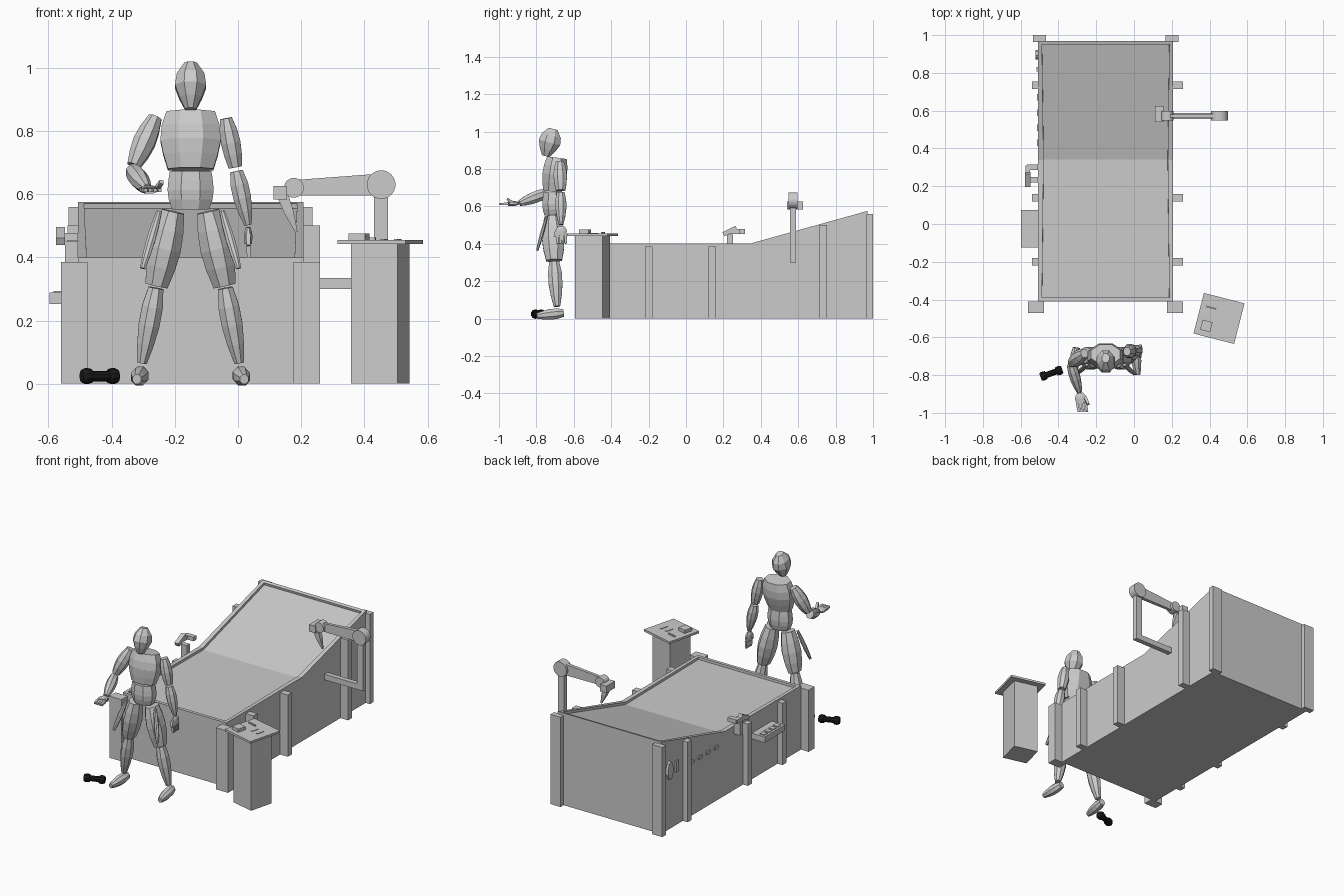
import bpy
import bmesh
import math
from mathutils import Matrix, Vector

if "Cube" in bpy.data.objects:
    bpy.data.objects.remove(bpy.data.objects["Cube"], do_unlink=True)


def make_material(name, value):
    material = bpy.data.materials.new(name)
    material.use_nodes = True
    colour = (value, value, value, 1)
    material.diffuse_color = colour
    material.node_tree.nodes["Principled BSDF"].inputs["Base Color"].default_value = colour
    return material


GREY = make_material("light grey", 0.6)
BLACK = make_material("black", 0.01)


def finish(name, mesh_data, material=GREY):
    bmesh.ops.recalc_face_normals(mesh_data, faces=mesh_data.faces)
    mesh = bpy.data.meshes.new(name)
    mesh_data.to_mesh(mesh)
    mesh_data.free()
    mesh.materials.append(material)
    part = bpy.data.objects.new(name, mesh)
    bpy.context.collection.objects.link(part)


def box(name, centre, size, turn=0):
    """Box of a given size about its centre, turned about the vertical."""
    bm = bmesh.new()
    bmesh.ops.create_cube(bm, size=1)
    bmesh.ops.scale(bm, vec=size, verts=bm.verts)
    bmesh.ops.rotate(bm, matrix=Matrix.Rotation(turn, 3, "Z"), verts=bm.verts)
    bmesh.ops.translate(bm, vec=centre, verts=bm.verts)
    finish(name, bm)


def loft(name, start, end, wide, deep, scales, sides=8, material=GREY):
    """Faceted solid along a line, its evenly spaced rings sized by scales."""
    start, end = Vector(start), Vector(end)
    axis = (end - start).normalized()
    across = Vector((0, 1, 0)) if abs(axis.x) > 0.7 else Vector((1, 0, 0))
    across = (across - axis * across.dot(axis)).normalized()
    depth = axis.cross(across)
    spread = 1 / math.cos(math.pi / sides)
    bm = bmesh.new()
    rings = []
    for step, scale in enumerate(scales):
        centre = start.lerp(end, step / (len(scales) - 1))
        ring = []
        for side in range(sides):
            angle = math.tau * (side + 0.5) / sides
            offset = across * math.cos(angle) * wide + depth * math.sin(angle) * deep
            ring.append(bm.verts.new(centre + offset * spread * scale))
        rings.append(ring)
    for lower, upper in zip(rings, rings[1:]):
        for side in range(sides):
            after = (side + 1) % sides
            bm.faces.new((lower[side], lower[after], upper[after], upper[side]))
    bm.faces.new(rings[0])
    bm.faces.new(rings[-1])
    finish(name, bm, material)


def limb(name, start, end, wide, deep, first=0.6, last=0.6, skew=1):
    """Muscle-like piece that swells between its two narrower ends."""
    scales = []
    for step in range(5):
        along = step / 4
        base = first + (last - first) * along
        scales.append(base + (1 - base) * math.sin(math.pi * along ** skew))
    loft(name, start, end, wide, deep, scales)


def rod(name, start, end, radius, sides=20, material=GREY):
    loft(name, start, end, radius, radius, (1, 1), sides, material)


# Bed: sloped box with a sunken top surface inside a thin rim
MIDDLE, HALF = -0.15, 0.357
FRONT, BACK, BED_TOP, BACK_TOP = -0.41, 0.97, 0.4, 0.575
profile = [(FRONT, 0), (BACK, 0), (BACK, BACK_TOP), (0.34, BED_TOP), (FRONT, BED_TOP)]
bed = bmesh.new()
outline = bed.faces.new([bed.verts.new((MIDDLE - HALF, y, z)) for y, z in profile])
grown = bmesh.ops.extrude_face_region(bed, geom=[outline])["geom"]
moved = [item for item in grown if isinstance(item, bmesh.types.BMVert)]
bmesh.ops.translate(bed, vec=(2 * HALF, 0, 0), verts=moved)
bmesh.ops.recalc_face_normals(bed, faces=bed.faces)
top_faces = [face for face in bed.faces if face.normal.z > 0.5]
bmesh.ops.inset_region(bed, faces=top_faces, thickness=0.028)
bmesh.ops.inset_region(bed, faces=top_faces, thickness=0.001, depth=-0.015)
finish("bed", bed)


# Posts on the corners and along both sides
def post(name, sign, inner, outer, y, length, height):
    centre = (MIDDLE + sign * (inner + outer) / 2, y, height / 2)
    box(name, centre, (outer - inner, length, height))


for side, sign, reach in (("left", 1, 0.41), ("right", -1, 0.39)):
    post(side + "_front_post", sign, 0.326, 0.41, FRONT - 0.03, 0.06, 0.385)
    post(side + "_back_post", sign, 0.316, 0.386, BACK + 0.012, 0.036, 0.56)
    for y, height in ((-0.2, 0.385), (0.14, 0.385), (0.735, 0.5)):
        post(side + "_side_post", sign, HALF, reach, y, 0.04, height)

# Small fittings on the right side: tray with keys, hook and wall plates
WALL = MIDDLE - HALF
box("side_tray", (WALL - 0.045, -0.025, 0.27), (0.09, 0.2, 0.036))
for key in range(4):
    box("tray_key", (WALL - 0.06, 0.045 * key - 0.09, 0.29), (0.035, 0.03, 0.006))
box("hook_base", (WALL - 0.02, 0.235, 0.4), (0.04, 0.03, 0.1))
box("hook_bar", (WALL - 0.03, 0.3, 0.465), (0.06, 0.03, 0.025))
box("hook_link", (WALL - 0.055, 0.27, 0.465), (0.025, 0.08, 0.025))
loft("hook_blade", (WALL - 0.055, 0.2, 0.45), (WALL - 0.055, 0.27, 0.485), 0.014, 0.012, (1, 1), 4)
loft("round_plate", (WALL, 0.895, 0.37), (WALL - 0.015, 0.895, 0.37), 0.025, 0.055, (1, 1), 10)
box("tall_plate", (WALL, 0.82, 0.37), (0.018, 0.025, 0.07))
for slot in range(4):
    box("slot_plate", (WALL, 0.43 + 0.08 * slot, 0.335), (0.014, 0.035, 0.02))

# Jointed arm on the left side
ARM_Y = 0.572
shoulder = Vector((0.453, ARM_Y, 0.63))
wrist = Vector((0.177, ARM_Y, 0.62))
box("arm_bracket", (0.34, ARM_Y, 0.317), (0.27, 0.03, 0.035))
box("arm_upright", (shoulder.x, ARM_Y, 0.465), (0.044, 0.03, 0.33))
loft("arm_beam", wrist, shoulder, 0.012, 0.035, (0.7, 1), 4)
for name, joint, radius in (("arm_shoulder", shoulder, 0.045), ("arm_wrist", wrist, 0.031)):
    half_length = Vector((0, 0.025, 0))
    rod(name, joint - half_length, joint + half_length, radius)
box("arm_head", (0.134, 0.583, 0.604), (0.043, 0.085, 0.043))
loft("arm_claw", (0.14, ARM_Y, 0.6), (0.185, ARM_Y, 0.48), 0.018, 0.015, (1, 0.8, 0.2), 4)

# Turned control pedestal
TURN = math.radians(-14.4)
CENTRE = Vector((0.45, -0.5, 0))
PLATE = 0.455


def pedestal_part(name, x, y, low, high, size_x, size_y):
    offset = Matrix.Rotation(TURN, 3, "Z") @ Vector((x, y, (low + high) / 2))
    box(name, CENTRE + offset, (size_x, size_y, high - low), TURN)


pedestal_part("pedestal_column", 0, 0, 0, 0.442, 0.152, 0.152)
pedestal_part("pedestal_top", 0, 0, 0.442, PLATE, 0.222, 0.222)
pedestal_part("square_button", -0.055, -0.055, PLATE, PLATE + 0.02, 0.054, 0.054)
pedestal_part("slim_lever", -0.055, 0.045, PLATE, PLATE + 0.008, 0.056, 0.008)
for x in (0.01, 0.055):
    pedestal_part("slim_key", x, 0.01, PLATE, PLATE + 0.003, 0.012, 0.05)

# Dumbbell on the floor
tip, other_tip = Vector((-0.495, -0.81, 0.024)), Vector((-0.38, -0.77, 0.024))
rod("dumbbell_bar", tip, other_tip, 0.016, 10, BLACK)
for near, far in ((tip, other_tip), (other_tip, tip)):
    loft("dumbbell_weight", near, near.lerp(far, 0.27), 0.024, 0.024, (0.8, 1, 1, 0.9), 10, BLACK)

# Figure: head and torso
limb("head", (MIDDLE, -0.75, 0.868), (MIDDLE, -0.71, 1.014), 0.05, 0.06, 0.35, 0.4, 1.2)
limb("chest", (MIDDLE, -0.715, 0.678), (MIDDLE, -0.69, 0.86), 0.096, 0.066, 0.75, 0.8, 1.2)
limb("abdomen", (MIDDLE, -0.715, 0.552), (MIDDLE, -0.715, 0.674), 0.073, 0.053, 0.8, 0.9)

# Figure: legs, mirrored about the body's middle
for side, sign in (("left", 1), ("right", -1)):
    def at(x, y, z):
        return Vector((MIDDLE + sign * x, y, z))

    hip, knee, ankle = at(0.055, -0.715, 0.545), at(0.108, -0.705, 0.31), at(0.154, -0.69, 0.065)
    limb(side + "_thigh", hip, knee, 0.051, 0.06, 0.7, 0.7)
    limb(side + "_shin", hip.lerp(knee, 1.03), ankle, 0.034, 0.038, 0.7, 0.45, 0.7)
    limb(side + "_foot", at(0.155, -0.655, 0.03), at(0.17, -0.798, 0.014), 0.027, 0.029, 0.7, 0.5, 0.7)
    limb(side + "_hip_plate", at(0.1, -0.745, 0.545), at(0.152, -0.795, 0.365), 0.014, 0.01)


# Figure: hand made of a palm, four fingers and a thumb
def hand(side, root, tip, across, thumb_lift):
    root, tip, across = Vector(root), Vector(tip), Vector(across)
    knuckles = root.lerp(tip, 0.55)
    half_size = [0.03 if part else 0.013 for part in across]
    limb(side + "_palm", root, knuckles, half_size[0], max(half_size[1:]), 0.5, 0.9)
    for finger in range(4):
        shift = across * (finger - 1.5) * 0.015
        loft(side + "_finger", knuckles + shift, tip + shift, 0.007, 0.007, (1, 0.8), 4)
    thumb = root.lerp(tip, 0.25) + across * 0.025
    thumb_tip = root.lerp(tip, 0.6) + across * 0.035 + Vector((0, 0, thumb_lift))
    loft(side + "_thumb", thumb, thumb_tip, 0.008, 0.008, (1, 0.8), 4)


# Figure: raised right arm and hanging left arm
limb("right_upper_arm", (-0.262, -0.685, 0.842), (-0.33, -0.735, 0.69), 0.035, 0.039)
limb("right_forearm", (-0.333, -0.745, 0.672), (-0.288, -0.89, 0.617), 0.028, 0.031, 0.8, 0.5, 0.7)
hand("right", (-0.287, -0.895, 0.616), (-0.27, -0.995, 0.612), (1, 0, 0), 0.025)
limb("left_upper_arm", (-0.038, -0.675, 0.84), (-0.008, -0.67, 0.685), 0.031, 0.036, 0.6, 0.7)
limb("left_forearm", (-0.005, -0.67, 0.673), (0.032, -0.668, 0.502), 0.029, 0.03, 0.7, 0.4, 0.7)
hand("left", (0.032, -0.668, 0.495), (0.034, -0.665, 0.4), (0, -1, 0), 0)
